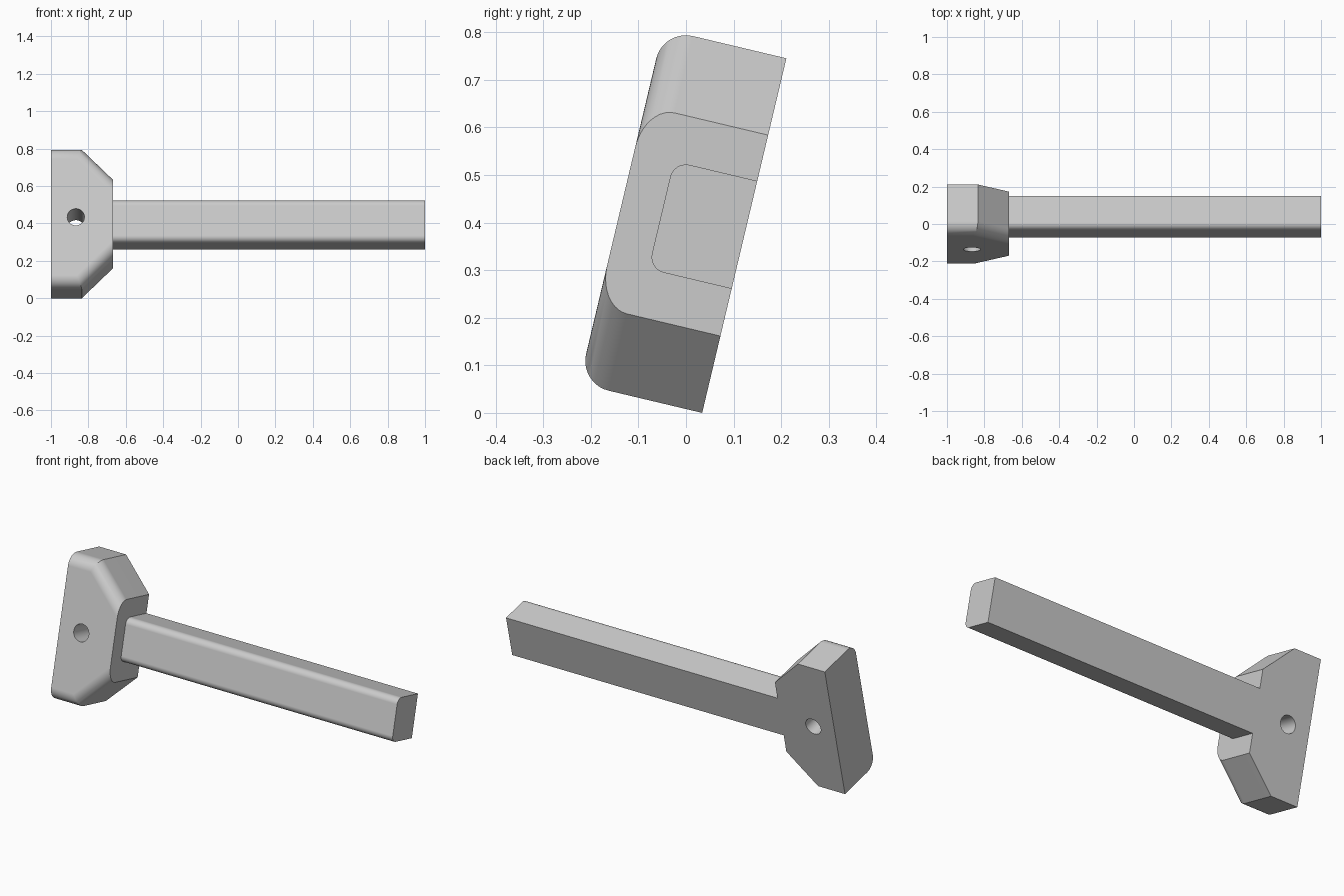
import bpy, bmesh, math
from mathutils import Matrix

cube = bpy.data.objects.get("Cube")
if cube:
    bpy.data.objects.remove(cube, do_unlink=True)

# The whole part leans back about the x axis
LEAN = Matrix.Translation((0, 0.034, 0)) @ Matrix.Rotation(math.radians(-13.36), 4, 'X')

steel = bpy.data.materials.new("plain grey")
steel.use_nodes = True
GREY = (0.6, 0.6, 0.6, 1)
steel.diffuse_color = GREY
steel.node_tree.nodes["Principled BSDF"].inputs["Base Color"].default_value = GREY


def add_object(name, bm):
    bmesh.ops.recalc_face_normals(bm, faces=bm.faces[:])
    bm.transform(LEAN)
    mesh = bpy.data.meshes.new(name)
    bm.to_mesh(mesh)
    bm.free()
    mesh.materials.append(steel)
    obj = bpy.data.objects.new(name, mesh)
    bpy.context.collection.objects.link(obj)
    return obj


def plate(name, outline, depth, radius):
    """Extrude an x-z outline forward, rounding the front edges that are not end edges."""
    bm = bmesh.new()
    back = bm.faces.new([bm.verts.new((x, 0, z)) for x, z in outline])
    ext = bmesh.ops.extrude_face_region(bm, geom=[back], use_keep_orig=True)
    front = [g for g in ext["geom"] if isinstance(g, bmesh.types.BMVert)]
    bmesh.ops.translate(bm, vec=(0, -depth, 0), verts=front)
    edges = [e for e in bm.edges
             if all(v in front for v in e.verts)
             and abs(e.verts[0].co.x - e.verts[1].co.x) > 0.01]
    bmesh.ops.bevel(bm, geom=edges, offset=radius, segments=10, profile=0.5,
                    affect='EDGES', clamp_overlap=True)
    return add_object(name, bm)


def finish(obj):
    bpy.ops.object.select_all(action='DESELECT')
    obj.select_set(True)
    bpy.context.view_layer.objects.active = obj
    bpy.ops.object.shade_smooth_by_angle(angle=math.radians(25))
    obj.modifiers.new("even shading", 'WEIGHTED_NORMAL').keep_sharp = True


# Head with two chamfered corners
head = plate("head", [(-1, 0), (-0.835, 0), (-0.667, 0.166), (-0.667, 0.6),
                      (-0.835, 0.766), (-1, 0.766)], 0.266, 0.064)

# Straight handle, flush with the back of the head
handle = plate("handle", [(-0.667, 0.268), (1, 0.268), (1, 0.501), (-0.667, 0.501)],
               0.18, 0.034)

# Round hole drilled through the head
bm = bmesh.new()
bmesh.ops.create_cone(bm, cap_ends=True, segments=48, radius1=0.046, radius2=0.046, depth=1,
                      matrix=Matrix.Translation((-0.867, 0, 0.383))
                      @ Matrix.Rotation(math.pi / 2, 4, 'X'))
drill = add_object("hole_cutter", bm)
drill.hide_render = True
cut = head.modifiers.new("hole", 'BOOLEAN')
cut.operation = 'DIFFERENCE'
cut.solver = 'EXACT'
cut.object = drill
bpy.context.view_layer.objects.active = head
bpy.ops.object.modifier_apply(modifier=cut.name)
bpy.data.objects.remove(drill, do_unlink=True)

for part in (head, handle):
    finish(part)
